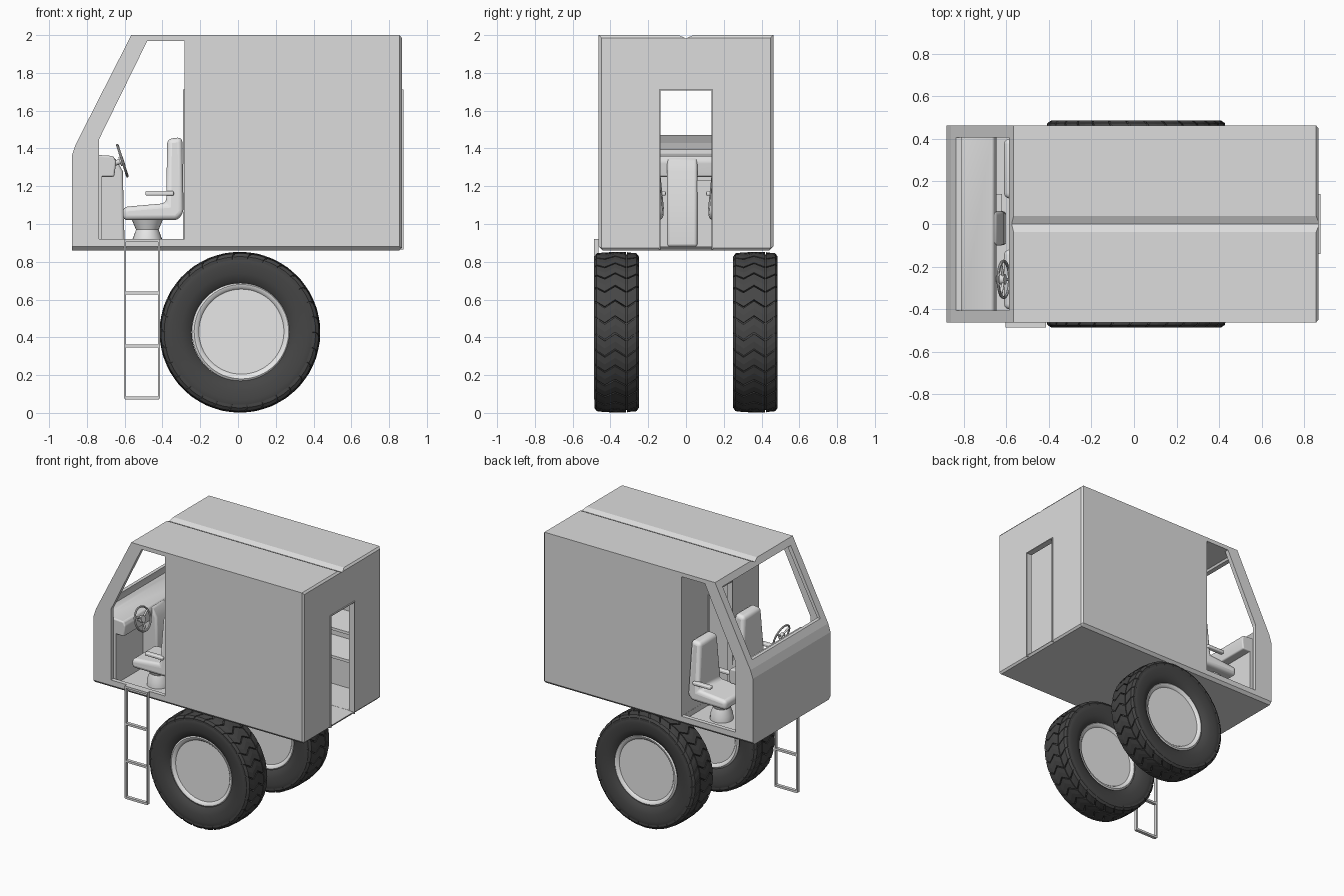
import bpy, bmesh, math
from mathutils import Vector, Matrix

if "Cube" in bpy.data.objects:
    bpy.data.objects.remove(bpy.data.objects["Cube"], do_unlink=True)


def material(name, value):
    m = bpy.data.materials.new(name)
    m.use_nodes = True
    m.diffuse_color = (value, value, value, 1)
    node = next(n for n in m.node_tree.nodes if n.type == 'BSDF_PRINCIPLED')
    node.inputs["Base Color"].default_value = (value, value, value, 1)
    return m


BODY = material("body_grey", 0.72)
LIGHT = material("light_grey", 0.8)
RUBBER = material("tyre_rubber", 0.06)


def finish(name, bm, mat, smooth=False, bevel=0):
    bmesh.ops.recalc_face_normals(bm, faces=bm.faces)
    mesh = bpy.data.meshes.new(name)
    bm.to_mesh(mesh)
    bm.free()
    mesh.materials.append(mat)
    ob = bpy.data.objects.new(name, mesh)
    bpy.context.collection.objects.link(ob)
    if bevel:
        mod = ob.modifiers.new("round", 'BEVEL')
        mod.width, mod.segments = bevel, 4
    if smooth or bevel:
        bpy.ops.object.select_all(action='DESELECT')
        ob.select_set(True)
        bpy.context.view_layer.objects.active = ob
        bpy.ops.object.shade_smooth_by_angle(angle=math.radians(40))
    return ob


def prism_mesh(points, y0, y1):
    """Side profile in x and z, pulled across the width."""
    bm = bmesh.new()
    face = bm.faces.new([bm.verts.new((x, y0, z)) for x, z in points])
    out = bmesh.ops.extrude_face_region(bm, geom=[face])["geom"]
    bmesh.ops.translate(bm, vec=(0, y1 - y0, 0),
                        verts=[v for v in out if isinstance(v, bmesh.types.BMVert)])
    bmesh.ops.recalc_face_normals(bm, faces=bm.faces)
    return bm


def prism(name, points, y0, y1, mat=BODY, bevel=0):
    return finish(name, prism_mesh(points, y0, y1), mat, bevel=bevel)


def box(name, x, y, z, mat=BODY, bevel=0):
    pts = [(x[0], z[0]), (x[1], z[0]), (x[1], z[1]), (x[0], z[1])]
    return prism(name, pts, y[0], y[1], mat, bevel)


def rod(name, a, b, r, mat=BODY):
    a, b = Vector(a), Vector(b)
    bm = bmesh.new()
    bmesh.ops.create_cone(bm, cap_ends=True, segments=12, radius1=r, radius2=r, depth=(b - a).length)
    turn = (b - a).to_track_quat('Z', 'Y').to_matrix().to_4x4()
    bm.transform(Matrix.Translation((a + b) / 2) @ turn)
    return finish(name, bm, mat, True)


def lathe(name, points, centre, mat, axis='Y', steps=64):
    """Spin (radius, offset) points around an axis."""
    bm = bmesh.new()
    vs = [bm.verts.new((r, 0, h)) for r, h in points]
    es = [bm.edges.new(p) for p in zip(vs, vs[1:])]
    bmesh.ops.spin(bm, geom=vs + es, cent=(0, 0, 0), axis=(0, 0, 1), angle=math.tau, steps=steps)
    bmesh.ops.remove_doubles(bm, verts=bm.verts, dist=1e-5)
    if axis == 'Y':
        bm.transform(Matrix.Rotation(-math.pi / 2, 4, 'X'))
    bm.transform(Matrix.Translation(centre))
    return finish(name, bm, mat, True)


# Solid body with chamfered floor edges and a raised rear panel
bm = prism_mesh([(-.88, .86), (-.88, 1.36), (-.86, 1.42), (-.565, 2), (.855, 2), (.855, .86)], -.462, .462)
rear = [f for f in bm.faces if f.normal.x > .9]
bmesh.ops.inset_region(bm, faces=rear, thickness=.02, depth=.012)
floor_edges = [e for e in bm.edges if all(v.co.z < .861 for v in e.verts)
               and abs(e.verts[0].co.y - e.verts[1].co.y) < .01]
bmesh.ops.bevel(bm, geom=floor_edges, offset=.02, offset_type='OFFSET', segments=1, affect='EDGES')
body = finish("body_shell", bm, BODY)

# Hollow cab, cargo room, doorways, windscreen and roof groove
cutters = [
    prism("cut_cab", [(-.85, .88), (-.85, 1.37), (-.83, 1.43), (-.545, 1.97), (-.285, 1.97), (-.285, .88)], -.43, .43),
    box("cut_cargo", (-.255, .83), (-.43, .43), (.88, 1.96)),
    prism("cut_side_doors", [(-.735, .92), (-.735, 1.45), (-.48, 1.97), (-.284, 1.97), (-.284, .92)], -.6, .6),
    box("cut_windscreen", (-1, -.42), (-.405, .405), (1.47, 1.955)),
    box("cut_aisle_doors", (-.4, 1), (-.14, .14), (.879, 1.71)),
]
groove = bmesh.new()
tri = [groove.verts.new((-.7, y, z)) for y, z in [(-.04, 2.001), (.04, 2.001), (0, 1.982)]]
out = bmesh.ops.extrude_face_region(groove, geom=[groove.faces.new(tri)])["geom"]
bmesh.ops.translate(groove, vec=(2, 0, 0), verts=[v for v in out if isinstance(v, bmesh.types.BMVert)])
cutters.append(finish("cut_roof_groove", groove, BODY))
for c in cutters:
    mod = body.modifiers.new(c.name, 'BOOLEAN')
    mod.operation, mod.solver, mod.object = 'DIFFERENCE', 'EXACT', c
bpy.context.view_layer.update()
hollow = bpy.data.meshes.new_from_object(body.evaluated_get(bpy.context.evaluated_depsgraph_get()))
body.modifiers.clear()
body.data = hollow
for c in cutters:
    bpy.data.objects.remove(c, do_unlink=True)

# Thin linings of the rear and cab doorways
for label, x in (("rear", (.83, .875)), ("cab", (-.292, -.25))):
    for side in (-1, 1):
        box(f"{label}_door_jamb", x, sorted((side * .136, side * .142)), (.865, 1.712))
    box(f"{label}_door_lintel", x, (-.142, .142), (1.706, 1.712))

# Cargo fittings: tall cabinet on one side, shelves on the other
box("tall_cabinet", (-.25, .6), (-.43, -.15), (.88, 1.95))
for z in (1.25, 1.46):
    box("cargo_shelf", (-.25, .82), (.15, .43), (z - .02, z), LIGHT)

# Dashboard
prism("dashboard", [(-.85, 1.25), (-.85, 1.4), (-.81, 1.37), (-.66, 1.36), (-.645, 1.33), (-.655, 1.25)],
      -.42, .42, BODY, .01)
box("dash_lower_panel", (-.85, -.72), (-.42, .42), (.88, 1.26))
prism("centre_console", [(-.8, .88), (-.8, 1.36), (-.65, 1.35), (-.61, 1.28), (-.6, .88)], -.1, .06, BODY, .015)
box("console_cabinet", (-.72, -.62), (.05, .14), (.88, 1.23))

# Steering wheel
centre = Vector((-.612, -.26, 1.335))
tilt = Matrix.Rotation(math.radians(72), 4, 'Y')
ring = [(.086 + .007 * math.cos(t * math.tau / 8), .007 * math.sin(t * math.tau / 8)) for t in range(9)]
wheel = lathe("steering_wheel", ring, (0, 0, 0), BODY, 'Z', 32)
wheel.data.transform(Matrix.Translation(centre) @ tilt)
for k in range(3):
    a = k * math.tau / 3
    tip = tilt @ Vector((.086 * math.cos(a), .086 * math.sin(a), 0))
    rod("steering_spoke", centre, centre + tip, .007)
normal = tilt @ Vector((0, 0, 1))
rod("steering_hub", centre - normal * .015, centre + normal * .008, .025)
rod("steering_column", centre, centre - normal * .12, .014)

# Seats
for label, y in (("driver", -.26), ("passenger", .26)):
    seat = prism(f"{label}_seat", [(-.61, 1.02), (-.61, 1.09), (-.38, 1.11), (-.375, 1.45), (-.295, 1.46),
                                   (-.288, 1.06), (-.32, 1.02)], y - .14, y + .14, LIGHT, .03)
    for v in seat.data.vertices:
        if v.co.z > 1.4:
            v.co.y = y + (v.co.y - y) * .75
    lathe(f"{label}_seat_base", [(0, .88), (.08, .88), (.078, .92), (.06, .97), (.085, 1.03), (0, 1.03)],
          (-.48, y, 0), LIGHT, 'Z', 24)
    for side in (-1, 1):
        ya = y + side * .135
        box(f"{label}_armrest", (-.49, -.34), (ya - .018, ya + .018), (1.15, 1.175), LIGHT, .008)

# Boarding ladder
for x in (-.598, -.418):
    box("ladder_rail", (x - .005, x + .005), (-.486, -.462), (.075, .92))
for z in (.08, .355, .635, .912):
    box("ladder_rung", (-.598, -.418), (-.486, -.462), (z - .008, z + .008))


# Chevron tread blocks standing on the tyre
def tread(name, cx, y0, cz, count=30):
    bm = bmesh.new()
    pitch = math.tau / count
    strips = [[(0, 0, .4), (.012, -.02, .417), (.055, -.09, .423), (.11, 0, .425), (.167, -.09, .424)],
              [(.173, -.09, .424), (.223, 0, .417), (.235, .02, .4)]]
    for k in range(count):
        for strip in strips:
            rows = []
            for dy, shift, r in strip:
                row = []
                for a, rad in ((0, .385), (0, r), (.45, r + .001), (.9, r), (.9, .385)):
                    t = k * pitch + shift + a * pitch
                    row.append(bm.verts.new((cx + rad * math.cos(t), y0 + dy, cz + rad * math.sin(t))))
                rows.append(row)
            for p, q in zip(rows, rows[1:]):
                for i in range(4):
                    bm.faces.new((p[i], p[i + 1], q[i + 1], q[i]))
            bm.faces.new(rows[0])
            bm.faces.new(rows[-1])
    finish(name, bm, RUBBER)


# Wheels
half = [(.255, .085), (.27, .1), (.31, .115), (.36, .118), (.395, .116), (.411, .104)]
tyre = half + [(r, -h) for r, h in reversed(half)] + half[:1]
rim_half = [(0, .078), (.225, .078), (.235, .09), (.25, .094), (.262, .086)]
rim = rim_half + [(r, -h) for r, h in reversed(rim_half)]
for label, y in (("right", -.3675), ("left", .3675)):
    lathe(f"{label}_tyre", tyre, (.01, y, .427), RUBBER)
    lathe(f"{label}_rim", rim, (.018, y, .43), LIGHT)
    tread(f"{label}_tread", .01, y - .1175, .427)
